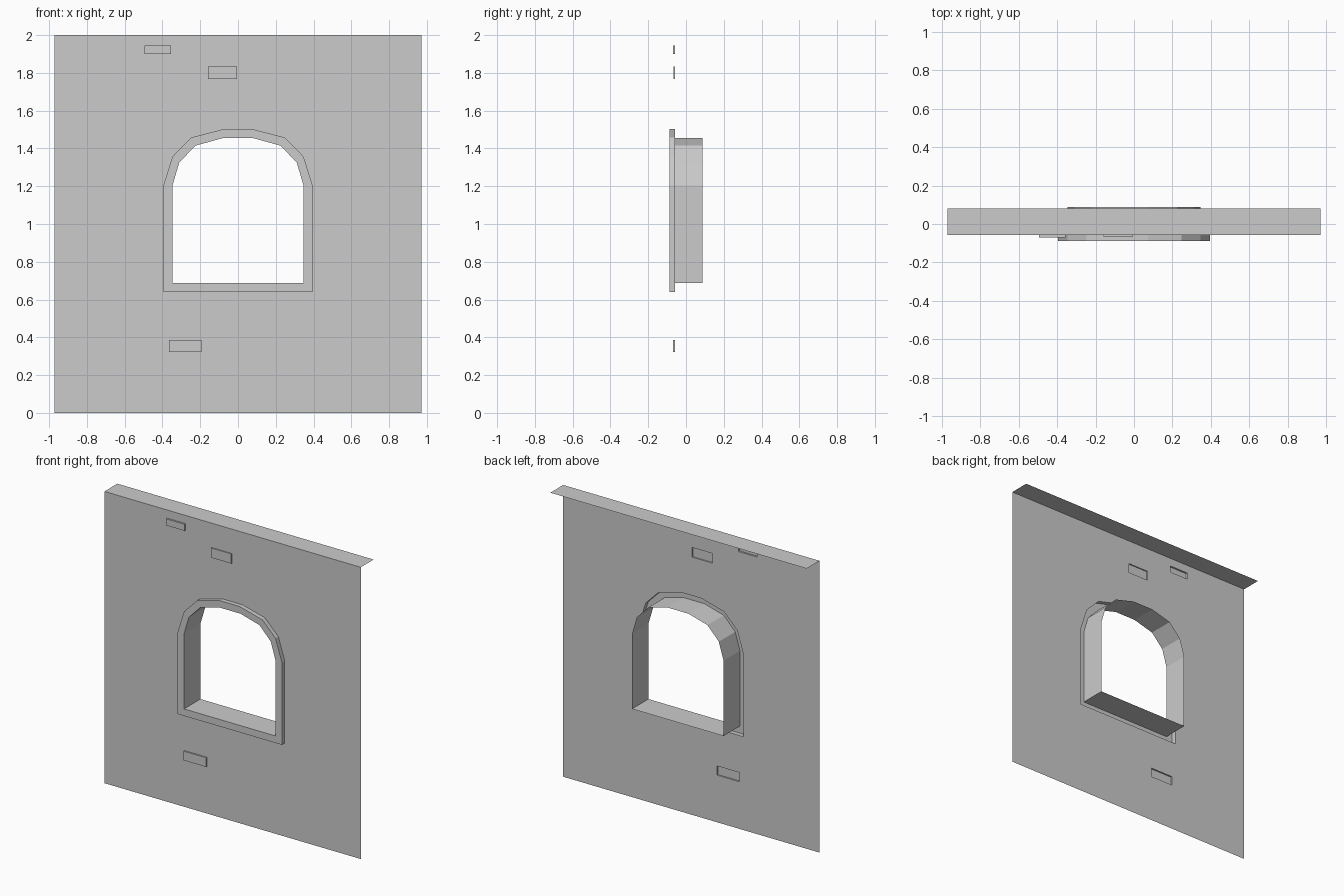
import bpy, bmesh

if "Cube" in bpy.data.objects:
    bpy.data.objects.remove(bpy.data.objects["Cube"])

WALL_Y, FRONT_Y, BACK_Y = -0.058, -0.0885, 0.0885
HALF_W, HEIGHT, TOP_BACK_Y = 0.972, 2.0, 0.081


def finish(bm, name):
    me = bpy.data.meshes.new(name)
    bm.to_mesh(me)
    bm.free()
    ob = bpy.data.objects.new(name, me)
    bpy.context.collection.objects.link(ob)
    return ob


def mirrored(right):
    """Close a right-hand profile (bottom to top) with its mirror image."""
    return right + [(-x, z) for x, z in reversed(right)]


def rect(x0, x1, z0, z1):
    return [(x0, z0), (x1, z0), (x1, z1), (x0, z1)]


def loft(name, loops, cap=False):
    """Join successive (profile, y) loops with quads, optionally capping the last."""
    bm = bmesh.new()
    rings = [[bm.verts.new((x, y, z)) for x, z in prof] for prof, y in loops]
    for a, b in zip(rings, rings[1:]):
        for i in range(len(a)):
            j = (i + 1) % len(a)
            bm.faces.new((a[i], a[j], b[j], b[i]))
    if cap:
        bm.faces.new(rings[-1])
    return finish(bm, name)


# Window profiles and raised brick outlines
outer = mirrored([(0.395, 0.64), (0.395, 1.204), (0.347, 1.357), (0.247, 1.458), (0.074, 1.503)])
inner = mirrored([(0.347, 0.688), (0.347, 1.204), (0.311, 1.325), (0.225, 1.415), (0.079, 1.455)])
bricks = [(rect(-0.496, -0.356, 1.899, 1.944), -0.070),
          (rect(-0.160, -0.005, 1.767, 1.833), -0.066),
          (rect(-0.366, -0.194, 0.323, 0.386), -0.068)]

# Wall sheet, open behind the window surround and the bricks
bm = bmesh.new()
edges = []
for prof in [rect(-HALF_W, HALF_W, 0, HEIGHT), outer] + [b[0] for b in bricks]:
    vs = [bm.verts.new((x, WALL_Y, z)) for x, z in prof]
    edges += [bm.edges.new((vs[i - 1], vs[i])) for i in range(len(vs))]
bmesh.ops.triangle_fill(bm, edges=edges, use_beauty=True, normal=(0, -1, 0))
bm.normal_update()
bmesh.ops.reverse_faces(bm, faces=[f for f in bm.faces if f.normal.y > 0])
finish(bm, "wall")

# Ledge running back along the wall top
bm = bmesh.new()
bm.faces.new([bm.verts.new((x, y, HEIGHT)) for x, y in
              rect(-HALF_W, HALF_W, WALL_Y, TOP_BACK_Y)])
finish(bm, "wall_top")

# Raised arched surround and the deep window reveal
loft("window_surround", [(outer, WALL_Y), (outer, FRONT_Y), (inner, FRONT_Y)])
loft("window_reveal", [(inner, FRONT_Y), (inner, BACK_Y)])

# Scattered raised bricks
for prof, y in bricks:
    loft("brick", [(prof, WALL_Y), (prof, y)], cap=True)
